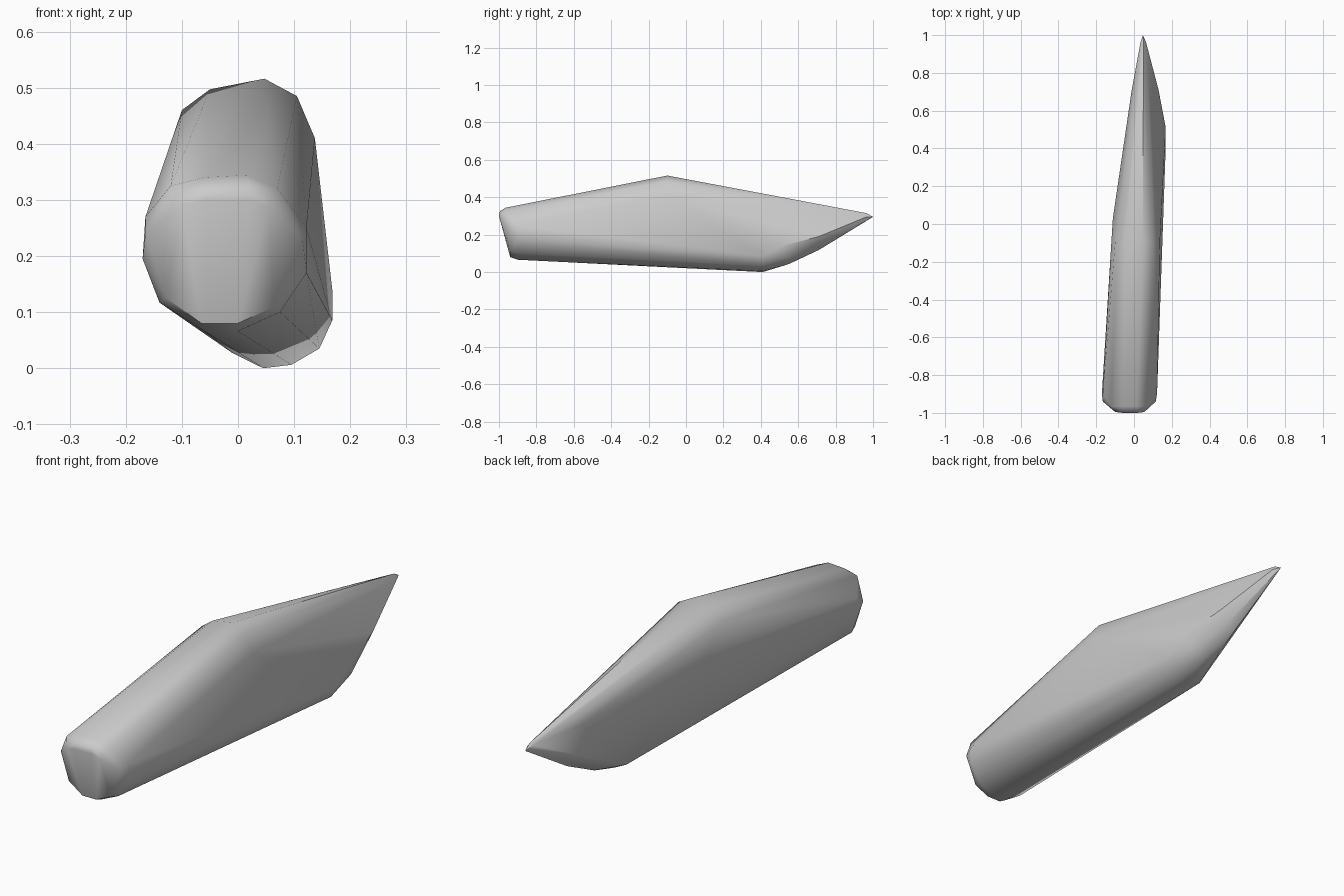
import bpy, bmesh

# Cross-sections along the stone: each is y plus a rough (x, z) outline
def section(y, outline):
    return [(x, y, z) for x, z in outline]

points = []

# blunt front end: full rim, then a smaller leaning face
points += section(-0.90, [(-0.17, 0.195), (-0.165, 0.27), (0.122, 0.25), (0.122, 0.17),
                          (0.075, 0.10), (0.0, 0.066), (-0.06, 0.066), (-0.14, 0.117)])
points += section(-0.965, [(-0.12, 0.325), (-0.06, 0.34), (0.015, 0.344), (0.07, 0.32)])
points += section(-0.94, [(-0.165, 0.24), (-0.128, 0.125), (-0.065, 0.08), (0.0, 0.08),
                          (0.065, 0.11), (0.115, 0.23)])
points += section(-0.995, [(-0.1, 0.29), (-0.055, 0.32), (0.02, 0.325), (0.055, 0.285)])
points += section(-1.0, [(-0.06, 0.30), (0.02, 0.30)])

# raised ridge on the top
points += section(-0.10, [(-0.10, 0.46), (-0.05, 0.497), (0.047, 0.516),
                          (0.105, 0.485), (0.137, 0.41)])
points += [(-0.112, 0.03, 0.36)]

# keel where the underside is lowest
points += section(0.41, [(0.168, 0.085), (0.145, 0.035), (0.095, 0.006),
                         (0.045, 0.0), (-0.01, 0.027)])

# underside rising to the pointed back end
points += section(0.51, [(0.168, 0.14)])
points += section(0.55, [(0.14, 0.075), (0.09, 0.043), (0.04, 0.043)])
points += section(0.71, [(0.13, 0.19), (0.10, 0.13), (0.055, 0.118), (-0.012, 0.31)])
points += section(0.965, [(0.035, 0.308), (0.05, 0.315), (0.063, 0.295), (0.05, 0.275)])
points += [(0.047, 1.0, 0.295)]

# stone blade: convex skin around the sections
bm = bmesh.new()
for p in points:
    bm.verts.new(p)
hull = bmesh.ops.convex_hull(bm, input=bm.verts)
spare = {g for g in hull["geom_interior"] + hull["geom_unused"]
         if isinstance(g, bmesh.types.BMVert)}
bmesh.ops.delete(bm, geom=list(spare), context='VERTS')
bmesh.ops.recalc_face_normals(bm, faces=bm.faces)
mesh = bpy.data.meshes.new("stone_blade")
bm.to_mesh(mesh)
bm.free()
stone = bpy.data.objects.new("stone_blade", mesh)
bpy.context.collection.objects.link(stone)
bpy.context.view_layer.objects.active = stone
stone.select_set(True)
bpy.ops.object.shade_smooth_by_angle(angle=0.6)
